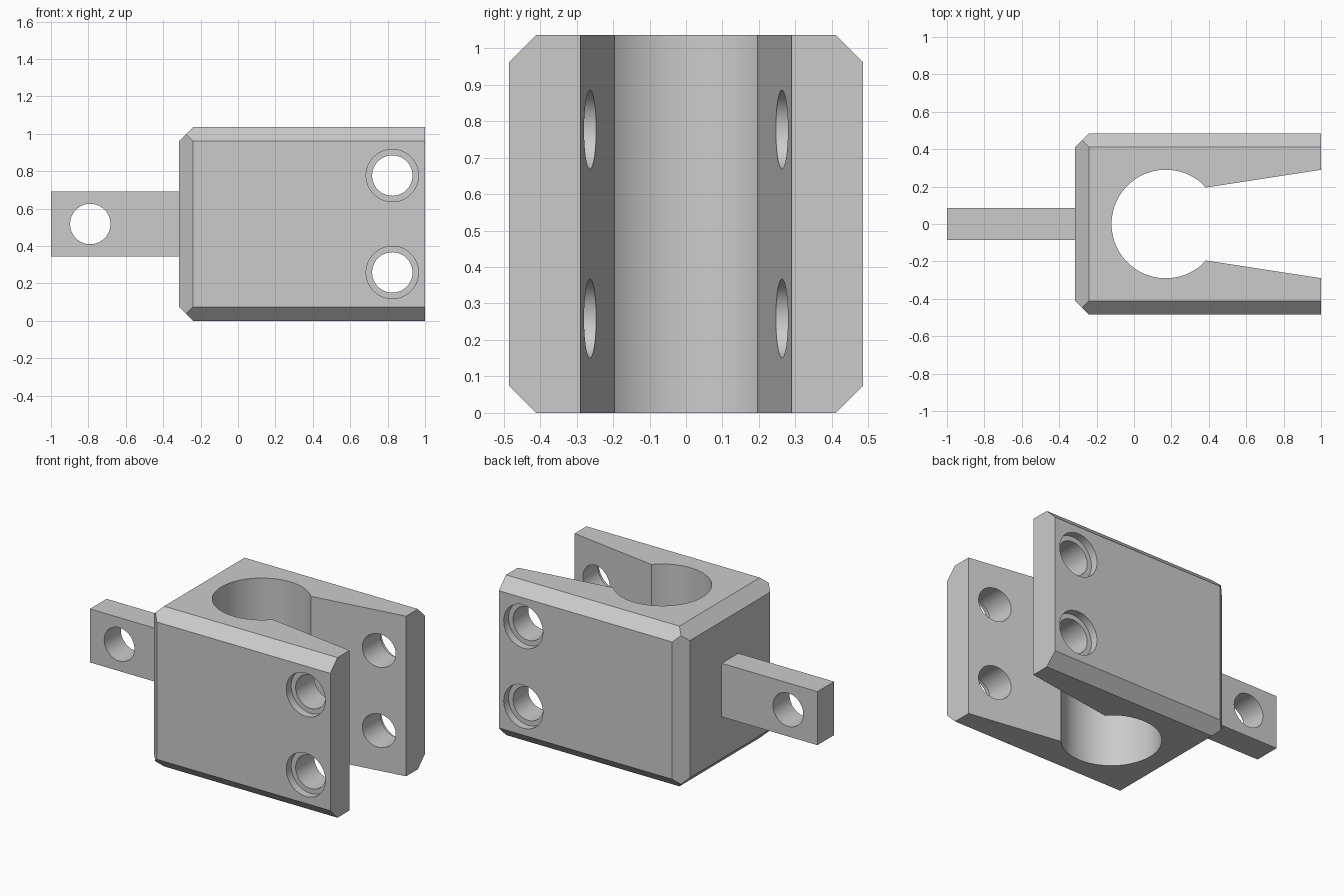
import bpy, bmesh, math
from mathutils import Vector, Matrix

if "Cube" in bpy.data.objects:
    bpy.data.objects.remove(bpy.data.objects["Cube"], do_unlink=True)

steel = bpy.data.materials.new("plain_grey")
steel.use_nodes = True
grey = (0.6, 0.6, 0.6, 1)
steel.diffuse_color = grey
steel.node_tree.nodes["Principled BSDF"].inputs["Base Color"].default_value = grey

X0, X1, HALF_Y, HEIGHT, CHAMFER = -0.315, 1.0, 0.485, 1.036, 0.074
MID_Z = HEIGHT / 2


def make_object(name, bm):
    bmesh.ops.recalc_face_normals(bm, faces=bm.faces)
    mesh = bpy.data.meshes.new(name)
    bm.to_mesh(mesh)
    bm.free()
    mesh.materials.append(steel)
    obj = bpy.data.objects.new(name, mesh)
    bpy.context.collection.objects.link(obj)
    return obj


def box(lo, hi):
    bm = bmesh.new()
    lo, hi = Vector(lo), Vector(hi)
    size = Matrix.Diagonal((*(hi - lo), 1))
    bmesh.ops.create_cube(bm, size=1, matrix=Matrix.Translation((lo + hi) / 2) @ size)
    return bm


def hole_cutter(x, z, radius, y0, y1):
    bm = bmesh.new()
    place = Matrix.Translation((x, (y0 + y1) / 2, z)) @ Matrix.Rotation(math.pi / 2, 4, "X")
    bmesh.ops.create_cone(bm, cap_ends=True, segments=64, radius1=radius,
                          radius2=radius, depth=y1 - y0, matrix=place)
    return make_object("hole_cutter", bm)


def cut(obj, cutter):
    cutter.hide_render = True
    mod = obj.modifiers.new("cut", "BOOLEAN")
    mod.operation, mod.solver, mod.object = "DIFFERENCE", "EXACT", cutter
    bpy.context.view_layer.objects.active = obj
    bpy.ops.object.modifier_apply(modifier=mod.name)
    bpy.data.objects.remove(cutter, do_unlink=True)


# Clamp body: block with mitred chamfers on all edges but those of the open end
bm = box((X0, -HALF_Y, 0), (X1, HALF_Y, HEIGHT))
half = Vector(((X1 - X0) / 2, HALF_Y, MID_Z))
centre = Vector(((X0 + X1) / 2, 0, MID_Z))
directions = [(0, s, t) for s in (-1, 1) for t in (-1, 1)]
directions += [(-1, s, 0) for s in (-1, 1)] + [(-1, 0, s) for s in (-1, 1)]
for d in directions:
    normal = Vector(d)
    edge = centre + half * normal
    point = edge - normal * (CHAMFER / 2)
    cut_geom = bmesh.ops.bisect_plane(bm, geom=bm.verts[:] + bm.edges[:] + bm.faces[:],
                                      plane_co=point, plane_no=normal, clear_outer=True)
    rim = [e for e in cut_geom["geom_cut"] if isinstance(e, bmesh.types.BMEdge)]
    bmesh.ops.holes_fill(bm, edges=rim, sides=0)
body = make_object("clamp_body", bm)

# Round bore opening into a flared slot
BORE_X, BORE_R, LIP_Y, END_Y = 0.17, 0.29, 0.195, 0.29
lip = math.asin(LIP_Y / BORE_R)
lip_x = BORE_X + BORE_R * math.cos(lip)
far_x = X1 + 0.1
far_y = LIP_Y + (END_Y - LIP_Y) * (far_x - lip_x) / (X1 - lip_x)
steps = 80
outline = [(far_x, far_y)]
for i in range(steps + 1):
    a = lip + (math.tau - 2 * lip) * i / steps
    outline.append((BORE_X + BORE_R * math.cos(a), BORE_R * math.sin(a)))
outline.append((far_x, -far_y))
bm = bmesh.new()
face = bm.faces.new([bm.verts.new((x, y, -0.1)) for x, y in outline])
top = bmesh.ops.extrude_face_region(bm, geom=[face])["geom"]
bmesh.ops.translate(bm, vec=(0, 0, HEIGHT + 0.2),
                    verts=[v for v in top if isinstance(v, bmesh.types.BMVert)])
cut(body, make_object("slot_cutter", bm))

# Screw holes, counterbored on both outer faces
SCREW_X, HOLE_R, SINK_R, SINK_DEPTH = 0.825, 0.108, 0.14, 0.05
for z in (MID_Z - 0.259, MID_Z + 0.259):
    cut(body, hole_cutter(SCREW_X, z, HOLE_R, -0.6, 0.6))
    cut(body, hole_cutter(SCREW_X, z, SINK_R, HALF_Y - SINK_DEPTH, 0.6))
    cut(body, hole_cutter(SCREW_X, z, SINK_R, -0.6, SINK_DEPTH - HALF_Y))

# Flat mounting tab with a cross hole
tab = make_object("mounting_tab", box((-1, -0.085, MID_Z - 0.173), (X0 + 0.02, 0.085, MID_Z + 0.173)))
cut(tab, hole_cutter(-0.79, MID_Z, HOLE_R, -0.2, 0.2))

# Smooth bores, crisp edges
for obj in (body, tab):
    bpy.ops.object.select_all(action="DESELECT")
    obj.select_set(True)
    bpy.context.view_layer.objects.active = obj
    bpy.ops.object.shade_smooth_by_angle(angle=math.radians(25))
